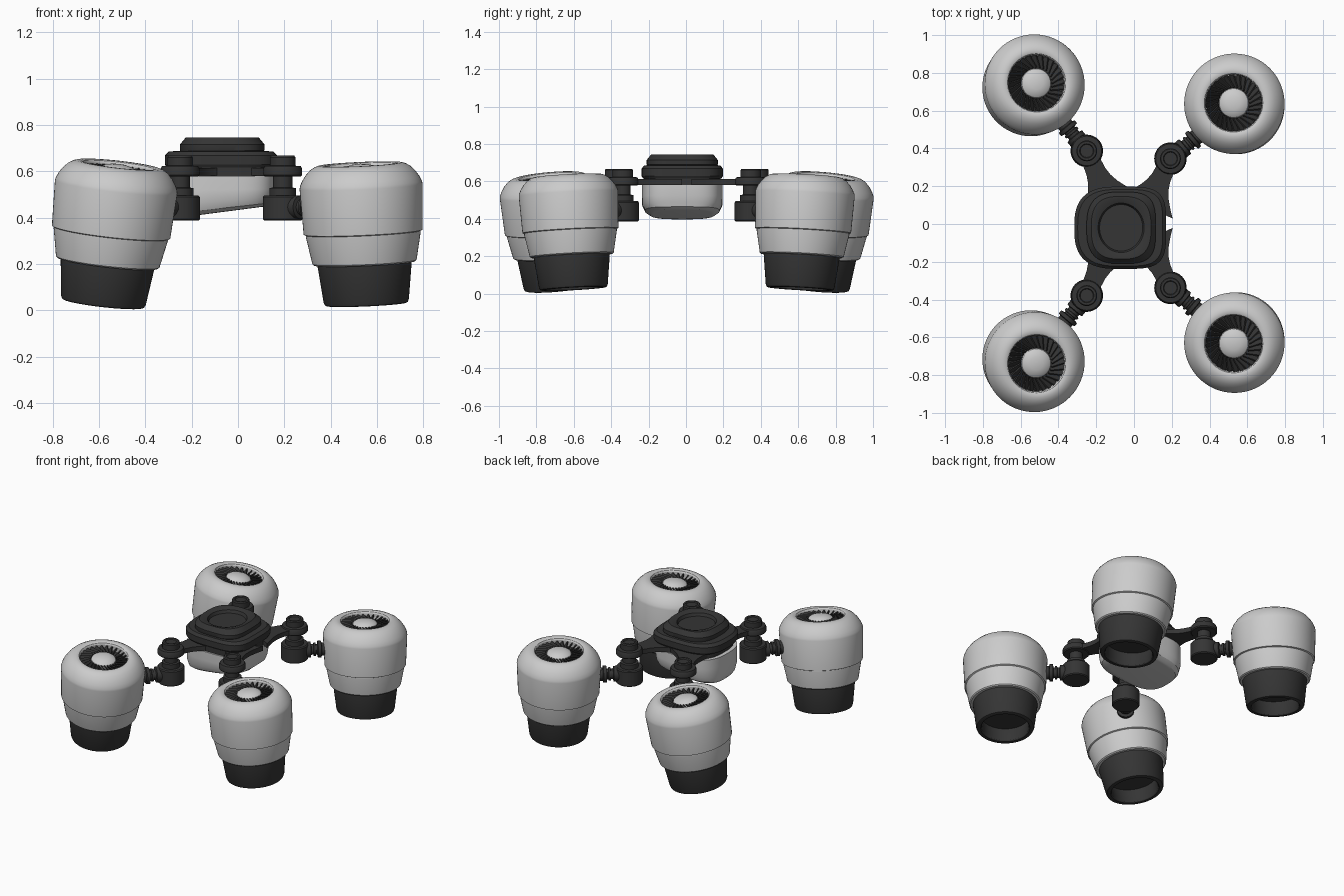
import bpy, bmesh
from math import cos, sin, pi, radians
from mathutils import Matrix, Vector

if "Cube" in bpy.data.objects:
    bpy.data.objects.remove(bpy.data.objects["Cube"])

dark = bpy.data.materials.new("dark_grey")
dark.diffuse_color = (0.035, 0.035, 0.035, 1)
dark.use_nodes = True
dark.node_tree.nodes["Principled BSDF"].inputs["Base Color"].default_value = dark.diffuse_color


def finish(name, bm, mat=None, matrix=None):
    bmesh.ops.remove_doubles(bm, verts=bm.verts, dist=1e-5)
    bmesh.ops.recalc_face_normals(bm, faces=bm.faces)
    me = bpy.data.meshes.new(name)
    bm.to_mesh(me)
    bm.free()
    me.shade_smooth()
    me.set_sharp_from_angle(angle=radians(28))
    if mat:
        me.materials.append(mat)
    ob = bpy.data.objects.new(name, me)
    bpy.context.collection.objects.link(ob)
    if matrix:
        ob.matrix_world = matrix
    return ob


def bridge(bm, rings, cap=True):
    n = len(rings[0])
    for a, b in zip(rings, rings[1:]):
        for i in range(n):
            j = (i + 1) % n
            bm.faces.new((a[i], a[j], b[j], b[i]))
    if cap:
        bm.faces.new(rings[0])
        bm.faces.new(rings[-1])


def lathe(name, profile, mat=None, matrix=None, seg=64):
    # revolve (radius, height) pairs about z
    bm = bmesh.new()
    rings = [[bm.verts.new((r * cos(2 * pi * i / seg), r * sin(2 * pi * i / seg), z))
              for i in range(seg)] for r, z in profile]
    bridge(bm, rings)
    return finish(name, bm, mat, matrix)


def loft(name, rings, mat=None, seg=80):
    # rounded-square rings: (centre x, half x, half y, z, slope along x, exponent)
    bm = bmesh.new()
    loops = []
    for cx, hx, hy, z, slope, e in rings:
        loop = []
        for i in range(seg):
            c, s = cos(2 * pi * i / seg), sin(2 * pi * i / seg)
            p = 2 / (e if c > 0 else min(e, 2.8))
            x = hx * abs(c) ** p * (1 if c > 0 else -1)
            y = hy * abs(s) ** p * (1 if s > 0 else -1)
            loop.append(bm.verts.new((cx + x, -0.02 + y, z + slope * x)))
        loops.append(loop)
    bridge(bm, loops)
    return finish(name, bm, mat)


# central body: deck with raised dished cap
C = -0.073
loft("body_deck", [(C, .235, .21, .617, 0, 4), (C, .243, .218, .63, 0, 4),
                   (C, .243, .218, .668, 0, 4), (C, .225, .203, .686, 0, 4),
                   (C, .18, .185, .687, 0, 4)], dark)
loft("body_cap", [(C, .175, .185, .68, 0, 3.5), (C + .005, .183, .19, .69, 0, 3.5),
                  (C + .005, .183, .19, .715, 0, 3.5), (C + .005, .158, .166, .745, 0, 2.8),
                  (C + .005, .148, .157, .745, 0, 2.2), (C + .005, .122, .131, .735, 0, 2),
                  (C + .005, .114, .123, .715, 0, 2)], dark)
loft("arm_frame", [(C + .01, .22, .205, .578, 0, 4), (C + .01, .22, .205, .62, 0, 4)], dark)

# light belly with a slanted underside
loft("belly", [(C, .236, .216, .58, 0, 3.5), (C, .236, .216, .52, .02, 3.5),
               (C - .002, .232, .214, .472, .08, 3.5), (C - .002, .226, .198, .44, .11, 3.5),
               (C - .003, .212, .172, .425, .13, 3.2), (C - .003, .19, .155, .423, .13, 3.2)])

# thruster pod profiles, measured from the tilt axis height
H = 0.45
def rel(pts):
    return [(r, z - H) for r, z in pts]

shell = rel([(.19, .2), (.218, .202), (.225, .208), (.248, .326), (.248, .333), (.257, .337),
             (.266, .535), (.263, .548), (.254, .568), (.238, .592), (.217, .614), (.197, .626),
             (.18, .631), (.163, .631), (.155, .627), (.15, .618), (.15, .57), (0, .57)])
nozzle = rel([(0, .215), (.203, .215), (.203, .195), (.184, .04), (.179, .028), (.172, .025),
              (.155, .025), (.15, .03), (.146, .05), (.152, .12), (0, .12)])
hub = rel([(.08, .565), (.08, .6), (.076, .611), (.062, .622), (.035, .63), (0, .633)])
floor = rel([(0, .565), (.149, .565), (.149, .58), (0, .58)])


def fan_blades(name, matrix, count=28):
    bm = bmesh.new()
    for i in range(count):
        m = (Matrix.Rotation(2 * pi * i / count, 4, 'Z')
             @ Matrix.Translation((.114, 0, .598 - H))
             @ Matrix.Rotation(radians(18), 4, 'Z') @ Matrix.Rotation(radians(35), 4, 'X')
             @ Matrix.Diagonal((.074, .007, .035, 1)))
        bmesh.ops.create_cube(bm, size=1, matrix=m)
    finish(name, bm, dark, matrix)


def arm(name, start, end):
    # flared flat strut from the body to the joint
    d = end - start
    side = Vector((-d.y, d.x)).normalized()
    steps = [(0, .15), (.15, .115), (.3, .085), (.45, .064), (.6, .053), (.75, .05), (.9, .056), (1, .07)]
    pts = [start + d * t + side * w for t, w in steps]
    pts += [start + d * t - side * w for t, w in reversed(steps)]
    bm = bmesh.new()
    bridge(bm, [[bm.verts.new((p.x, p.y, z)) for p in pts] for z in (.582, .614)])
    finish(name, bm, dark)


joint = [(0, .387), (.08, .387), (.086, .393), (.086, .488), (.08, .495), (.057, .495),
         (.057, .527), (.042, .53), (.042, .578), (.078, .578), (.084, .584), (.084, .61),
         (.078, .622), (.055, .624), (.055, .66), (.05, .667), (.038, .667), (.034, .66), (0, .66)]
wrist = [(0, 0), (.05, .05), (.05, .1), (.034, .104), (.034, .118), (.042, .12), (.042, .132),
         (.034, .134), (.034, .142), (.054, .146), (.054, .166), (.042, .17), (.042, .22), (0, .22)]

# side: strut start, joint, pod position, tilt
corners = {
    "left": ((-.13, .11), (-.25, .383), (-.535, .727), 8.3),
    "right": ((.07, .09), (.193, .342), (.535, .628), -4),
}
for side, (s, j, p, tilt) in corners.items():
    for end, k in (("back", 1), ("front", -1)):
        tag = f"{end}_{side}"
        off = .004
        S, J, P = (Vector((v[0], v[1] * k + off)) for v in (s, j, p))
        arm(f"{tag}_arm", S, J)
        lathe(f"{tag}_joint", joint, dark, Matrix.Translation((J.x, J.y, 0)), 40)
        axis = (P - J).to_3d().normalized()
        # ribbed wrist sleeve
        lathe(f"{tag}_wrist", wrist, dark, Matrix.Translation((J.x, J.y, H - .005))
              @ axis.to_track_quat('Z', 'Y').to_matrix().to_4x4(), 32)
        # pod twisted about its arm
        m = Matrix.Translation((P.x, P.y, H)) @ Matrix.Rotation(radians(tilt * k), 4, axis)
        lathe(f"{tag}_pod_shell", shell, None, m)
        lathe(f"{tag}_pod_nozzle", nozzle, dark, m)
        lathe(f"{tag}_intake_hub", hub, None, m, 40)
        lathe(f"{tag}_intake_floor", floor, dark, m, 40)
        fan_blades(f"{tag}_intake_blades", m)
